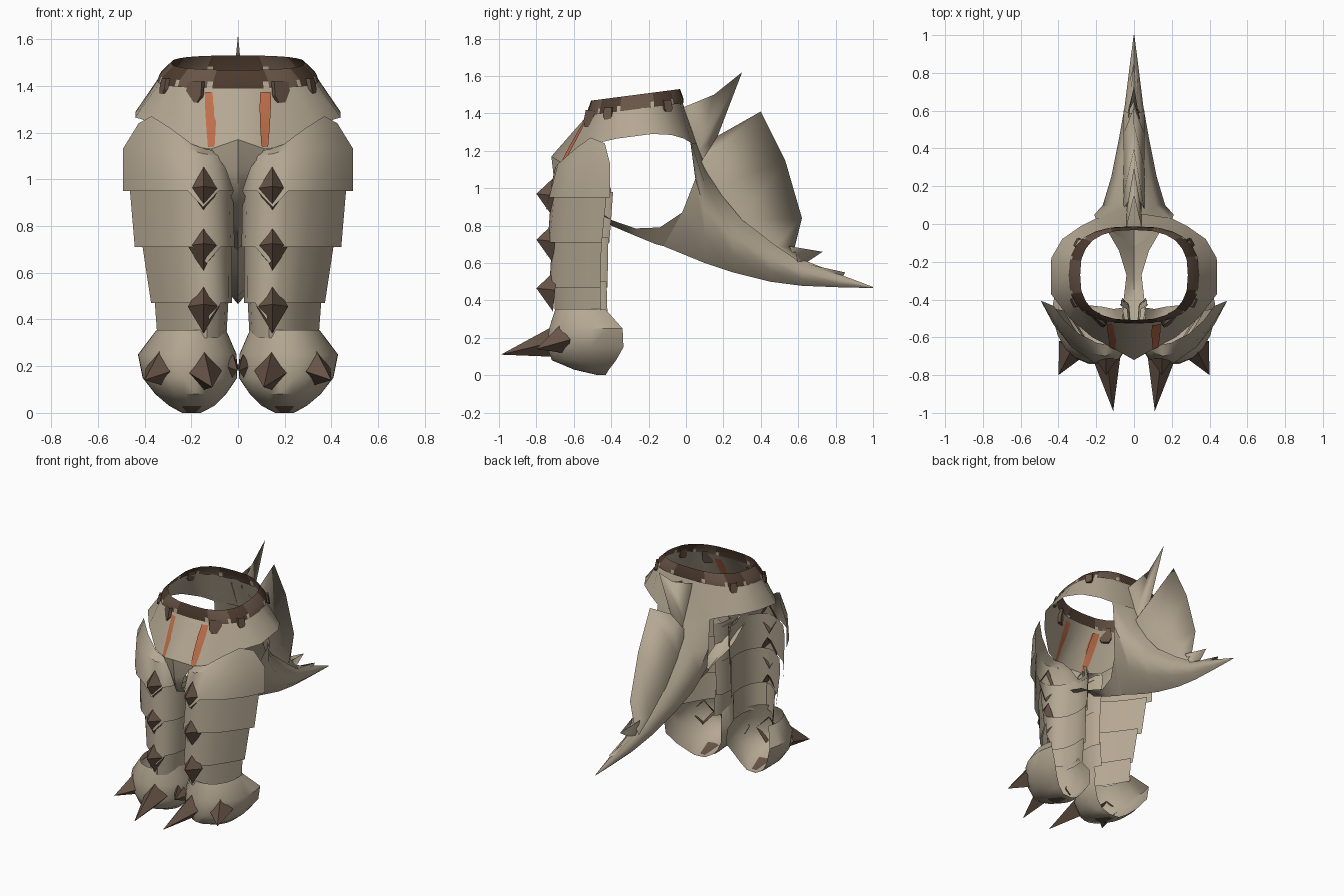
import bpy, bmesh, math
from mathutils import Vector

if "Cube" in bpy.data.objects:
    bpy.data.objects.remove(bpy.data.objects["Cube"])


def material(name, col):
    m = bpy.data.materials.new(name)
    m.diffuse_color = (*col, 1)
    m.use_nodes = True
    m.node_tree.nodes["Principled BSDF"].inputs["Base Color"].default_value = m.diffuse_color
    return m


TAN = material("tan_hide", (0.46, 0.39, 0.29))
CLAW = material("brown_horn", (0.14, 0.09, 0.063))
DARK = material("dark_leather", (0.075, 0.044, 0.028))
ORANGE = material("orange_paint", (0.52, 0.16, 0.07))


def make(name, verts, faces, mats=(TAN,), angle=40, rule=None):
    """Mesh object, smooth shaded with edges above the angle kept sharp."""
    bm = bmesh.new()
    vs = [bm.verts.new(v) for v in verts]
    for i, f in enumerate(faces):
        face = bm.faces.new([vs[k] for k in f])
        face.smooth = True
        if rule:
            face.material_index = rule(i)
    bmesh.ops.remove_doubles(bm, verts=bm.verts, dist=0.0005)
    bmesh.ops.recalc_face_normals(bm, faces=bm.faces)
    for e in bm.edges:
        e.smooth = len(e.link_faces) == 2 and e.calc_face_angle(0) < math.radians(angle)
    me = bpy.data.meshes.new(name)
    bm.to_mesh(me)
    bm.free()
    for m in mats:
        me.materials.append(m)
    ob = bpy.data.objects.new(name, me)
    bpy.context.collection.objects.link(ob)
    return ob


def loft(name, rings, closed=True, cap=False, **kw):
    n = len(rings[0])
    faces = []
    for r in range(len(rings) - 1):
        for i in range(n if closed else n - 1):
            j = (i + 1) % n
            faces.append((r * n + i, r * n + j, (r + 1) * n + j, (r + 1) * n + i))
    if cap:
        faces.append(tuple(range((len(rings) - 1) * n, len(rings) * n)))
    return make(name, [p for r in rings for p in r], faces, **kw)


def full(half):
    """Mirror a centre-to-centre half outline into a closed ring."""
    return list(half) + [(-x, y, z) for x, y, z in half[-2:0:-1]]


def spike(name, base, tip, hw, hh):
    """Four-sided horn with a diamond base."""
    b, t = Vector(base), Vector(tip)
    d = (t - b).normalized()
    side = d.cross(Vector((0, 0, 1))).normalized()
    up = side.cross(d)
    pts = [b + side * hw, b + up * hh, b - side * hw, b - up * hh, t]
    make(name, pts, [(0, 1, 4), (1, 2, 4), (2, 3, 4), (3, 0, 4)], (CLAW,), 30)


def waist(deg, hx, hy, dz):
    """Point on the tilted, squarish waist ring; 0 degrees is the front."""
    a = math.radians(deg)
    s, c = math.sin(a), -math.cos(a)
    x = hx * math.copysign(abs(s) ** 0.77, s)
    y = -0.27 + hy * math.copysign(abs(c) ** 0.77, c)
    return (x, y, 1.425 + 0.13 * (y + 0.27) + dz)


# Belt: alternating leather pieces with narrow gaps between them
ANGLES = [k * 30 + d for k in range(12) for d in (-13, 0, 13)]
N = len(ANGLES)
belt = [[waist(a, hx, hy, dz) for a in ANGLES]
        for hx, hy, dz in ((0.346, 0.258, -0.003), (0.335, 0.255, 0.026), (0.285, 0.238, 0.074))]


def belt_colour(i):
    if i % 3 == 2 and i < N:
        return 2
    return 1 if (i // 3) % 2 == 1 else 0


loft("belt", belt, mats=(DARK, CLAW, TAN), angle=30, rule=belt_colour)

# Skirt plate around the hips
TOP_ANGLES = (0, 15, 35, 55, 75, 95, 115, 135, 158, 180)
hem = [(0, -.72, 1.17), (.115, -.655, 1.13), (.22, -.60, 1.14), (.34, -.50, 1.235), (.44, -.37, 1.265),
       (.438, -.18, 1.29), (.38, -.08, 1.285), (.28, -.01, 1.265), (.2, .03, 1.24), (0, .06, 1.24)]
top = [waist(a, 0.34, 0.25, 0.005) for a in TOP_ANGLES]
loft("hip_skirt", [full(top), full(hem)], angle=50)

# Tail shell: ridge and keel (y, z) plus half width per section
rim = [(0, -.02, 1.45), (.2, .02, 1.27), (.21, .05, 1.05), (.15, -.02, .87), (0, -.12, .69)]
sections = [((.10, 1.17), (.10, .60), .165), ((.25, .93), (.25, .55), .12), ((.45, .74), (.45, .50), .08),
            ((.62, .62), (.62, .478), .05), ((.82, .54), (.82, .47), .025), ((1.0, .472), (1.0, .466), .002)]
tail = [full(rim)]
for (ry, rz), (ky, kz), w in sections:
    tail.append(full([(w * p, ry + (ky - ry) * f, rz + (kz - rz) * f)
                      for f, p in ((0, 0), (.25, .7), (.5, 1), (.75, .75), (1, 0))]))
loft("tail", tail, angle=60)

# Strap running from the tail under the crotch and up into the front plate
strap = [((.15, -.02, .87), (-.12, .69)), ((.08, -.14, .79), (-.16, .70)), ((.04, -.27, .785), (-.27, .745)),
         ((.055, -.40, .83), (-.40, .80)), ((.06, -.46, .87), (-.46, .86)), ((.02, -.66, .95), (-.68, .93)),
         ((.055, -.67, 1.05), (-.705, 1.04)), ((.115, -.655, 1.13), (-.72, 1.17))]
loft("crotch_strap", [[e, (0, *k), (-e[0], e[1], e[2])] for e, k in strap], closed=False, angle=50)


def fin(name, base, outer, w):
    """Soft-edged wedge standing on the tail ridge."""
    rings = [[(w, *b), (0, *o), (-w, *b)] for b, o in zip(base, outer)]
    loft(name, rings, closed=False, angle=181)


fin("upper_fin", [(-.02, 1.43), (.07, 1.2), (.13, 1.06)], [(.15, 1.5), (.3, 1.62), (.17, 1.28)], 0.04)
fin("main_fin", [(.08, 1.14), (.16, 1.0), (.3, .83), (.48, .69), (.6, .61)],
    [(.17, 1.28), (.40, 1.41), (.53, 1.15), (.62, .84), (.58, .68)], 0.055)
fin("small_fin", [(.55, .69), (.6, .60)], [(.73, .66), (.64, .6)], 0.03)
fin("tip_fin", [(.62, .60), (.76, .55)], [(.85, .55), (.84, .53)], 0.022)

# Open leg shell section: u runs inner to outer, v runs back to front
LEG = [(1, .02), (.86, .38), (.66, .72), (.42, .95), (.28, 1), (.14, .9), (.04, .7), (0, .45), (.02, .1), (.1, 0)]
THIGH_TOP = (1.24, 1.27, 1.22, 1.15, 1.13, 1.12, 1.06, .97, .97, 1.02)


def leg_ring(s, z, xi, xo, yf, yb, dip=0.0, edge=.02):
    zs = z if isinstance(z, tuple) else [z] * len(LEG)
    return [(s * (xi + u * (xo - xi)), yb + (edge if u == 1 else v) * (yf - yb), zz - (dip if u == .28 else 0))
            for (u, v), zz in zip(LEG, zs)]


for s, side in ((1, "left"), (-1, "right")):
    # Overlapping armour bands, each with a pointed front lower edge
    bands = [("thigh", [(THIGH_TOP, .03, .425, -.64, -.43), (tuple(min(1.13, t - .02) for t in THIGH_TOP), .02, .493, -.70, -.40),
                        (.95, .015, .493, -.75, -.40, .07)]),
             ("knee_band", [(.98, .02, .465, -.72, -.39, 0, .1), (.71, .015, .442, -.745, -.41, .07, .12)]),
             ("shin_band", [(.74, .025, .413, -.715, -.415, 0, .12), (.47, .025, .372, -.735, -.42, .07, .12)]),
             ("ankle_band", [(.50, .04, .358, -.71, -.425, 0, .12), (.32, .05, .345, -.70, -.42, 0, .12)])]
    for name, rings in bands:
        loft(f"{side}_{name}", [leg_ring(s, *r) for r in rings], closed=False, angle=50)

    # Rounded toe shell, open at the heel, with a brown patch under the toe
    foot = []
    for z, xi, xo, yf, yb in ((.355, .05, .35, -.70, -.43), (.25, .004, .43, -.735, -.335), (.15, .002, .41, -.745, -.33),
                              (.08, .05, .355, -.72, -.37), (.03, .10, .295, -.60, -.41), (0, .16, .24, -.47, -.43)):
        ring = []
        for k in range(14):
            a = math.radians(-25 + k * 230 / 13)
            v = (math.sin(a) + .423) / 1.423
            v += .22 * (1 - v) * (1 - math.cos(a)) / 2
            ring.append((s * ((xi + xo) / 2 + (xo - xi) / 2 * math.cos(a)), yb + v * (yf - yb), z))
        foot.append(ring)
    loft(f"{side}_foot", foot, closed=False, cap=True, angle=45, mats=(TAN, CLAW),
         rule=lambda i: 1 if i // 13 == 4 and 5 <= i % 13 <= 7 else 0)

    # Horns down the leg and claws on the foot
    for i, z in enumerate((.96, .715, .455)):
        spike(f"{side}_leg_horn_{i}", (s * .147, -.70, z), (s * .147, -.80, z + .01), .068, .115)
    spike(f"{side}_front_claw", (s * .147, -.69, .18), (s * .11, -.99, .11), .078, .085)
    spike(f"{side}_outer_claw", (s * .325, -.655, .19), (s * .40, -.80, .14), .08, .078)
    spike(f"{side}_inner_claw", (s * .025, -.62, .20), (s * .002, -.70, .18), .028, .055)

    # Painted stripe on both faces of the skirt front
    for face, off in (("outer", -.006), ("inner", .006)):
        rows = []
        for f, w in ((.1, .2), (.35, .22), (.7, .18), (.98, .13)):
            col = [Vector(top[k]).lerp(Vector(hem[k]), f) for k in range(3)]
            row = [col[1].lerp(col[0], w), col[1], col[1].lerp(col[2], w)]
            rows.append([(s * p.x, p.y + off, p.z - off / 3) for p in row])
        loft(f"{side}_{face}_stripe", rows, closed=False, mats=(ORANGE,))

    # Leather tabs hanging from the belt
    for i, (a, w, h) in enumerate(((26, .042, 1), (62, .025, .6), (125, .025, .6))):
        p = Vector(waist(a, .355, .268, 0))
        out = Vector((p.x, p.y + .27, 0)).normalized()
        t = Vector((-out.y, out.x, 0)) * w
        rings = []
        for dz, k in ((.025, .9), (-.035 * h, 1), (-.065 * h, .6)):
            c = p + Vector((0, 0, dz)) + out * (-.2 * dz)
            q = [c + t * k, c - t * k, c - t * k - out * .02, c + t * k - out * .02]
            rings.append([(s * v.x, v.y, v.z) for v in q])
        loft(f"{side}_belt_tab_{i}", rings, cap=True, mats=(CLAW,), angle=30)
